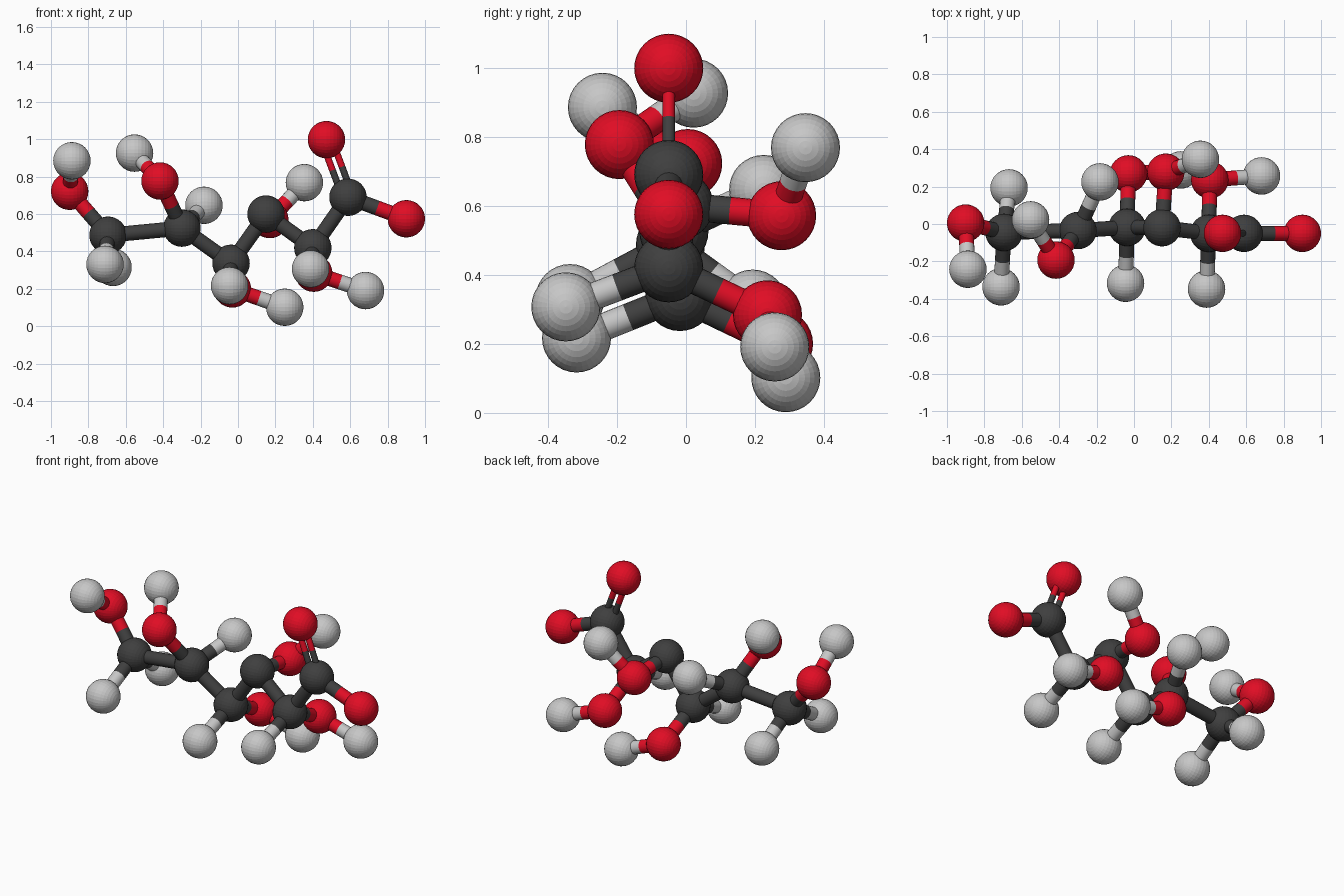
import bpy, math
from mathutils import Vector, Quaternion

if "Cube" in bpy.data.objects:
    bpy.data.objects.remove(bpy.data.objects["Cube"])


def material(name, rgb):
    m = bpy.data.materials.new(name)
    m.diffuse_color = (*rgb, 1)
    m.use_nodes = True
    m.node_tree.nodes["Principled BSDF"].inputs["Base Color"].default_value = m.diffuse_color
    return m


MATS = {
    "C": material("dark grey", (0.05, 0.05, 0.05)),
    "O": material("red", (0.75, 0.004, 0.018)),
    "H": material("light grey", (0.57, 0.57, 0.57)),
}
NAMES = {"C": "carbon", "O": "oxygen", "H": "hydrogen"}
ATOM_R, BOND_R, DOUBLE_R, DOUBLE_GAP = 0.1, 0.04, 0.018, 0.027

# Atom centres; the first letter of each key is the element
ATOMS = {
    "C1": (-0.695, -0.045, 0.487), "C2": (-0.30, -0.035, 0.525),
    "C3": (-0.037, -0.018, 0.337), "C4": (0.15, -0.02, 0.60),
    "C5": (0.40, -0.05, 0.42), "C6": (0.588, -0.05, 0.69),
    "O1": (-0.90, 0.005, 0.722), "O2": (-0.417, -0.193, 0.777),
    "O3": (-0.03, 0.268, 0.20), "O4": (0.17, 0.277, 0.571),
    "O5": (0.405, 0.236, 0.284), "O6": (0.473, -0.05, 0.998),
    "O7": (0.90, -0.05, 0.575),
    "H1": (-0.888, -0.242, 0.885), "H2": (-0.668, 0.193, 0.315),
    "H3": (-0.711, -0.336, 0.331), "H4": (-0.553, 0.022, 0.926),
    "H5": (-0.182, 0.225, 0.647), "H6": (-0.045, -0.317, 0.217),
    "H7": (0.25, 0.289, 0.102), "H8": (0.355, 0.346, 0.768),
    "H9": (0.388, -0.348, 0.307), "H10": (0.682, 0.257, 0.191),
}
BONDS = ("C1-C2 C2-C3 C3-C4 C4-C5 C5-C6 C1-O1 C2-O2 C3-O3 C4-O4 C5-O5 C6-O7 "
         "O1-H1 C1-H2 C1-H3 O2-H4 C2-H5 C3-H6 O3-H7 O4-H8 C5-H9 O5-H10").split()


def rod(name, a, b, radius, mat):
    d = b - a
    bpy.ops.mesh.primitive_cylinder_add(vertices=20, radius=radius, depth=d.length,
                                        location=(a + b) / 2,
                                        rotation=d.to_track_quat("Z", "Y").to_euler())
    ob = bpy.context.object
    ob.name = name
    ob.data.materials.append(mat)
    bpy.ops.object.shade_smooth_by_angle(angle=math.radians(40))


def bond(k1, k2, radius, offset=Vector((0, 0, 0))):
    # Each half takes the colour of its own atom
    a, b = Vector(ATOMS[k1]) + offset, Vector(ATOMS[k2]) + offset
    mid = (a + b) / 2
    for k, p in ((k1, a), (k2, b)):
        rod(f"bond_{k1}_{k2}_{NAMES[k[0]]}_half", p, mid, radius, MATS[k[0]])


# Atoms
for key, pos in ATOMS.items():
    bpy.ops.mesh.primitive_uv_sphere_add(segments=32, ring_count=16, radius=ATOM_R,
                                         location=pos, rotation=(0, math.pi / 2, 0))
    ob = bpy.context.object
    ob.name = f"{NAMES[key[0]]}_atom_{key[1:]}"
    ob.data.materials.append(MATS[key[0]])

# Single bonds
for pair in BONDS:
    bond(*pair.split("-"), BOND_R)

# Double bond: two thin rods side by side in the xz plane
axis = (Vector(ATOMS["O6"]) - Vector(ATOMS["C6"])).normalized()
side = axis.cross(Vector((0, 1, 0))).normalized()
for s in (-1, 1):
    bond("C6", "O6", DOUBLE_R, side * s * DOUBLE_GAP)
